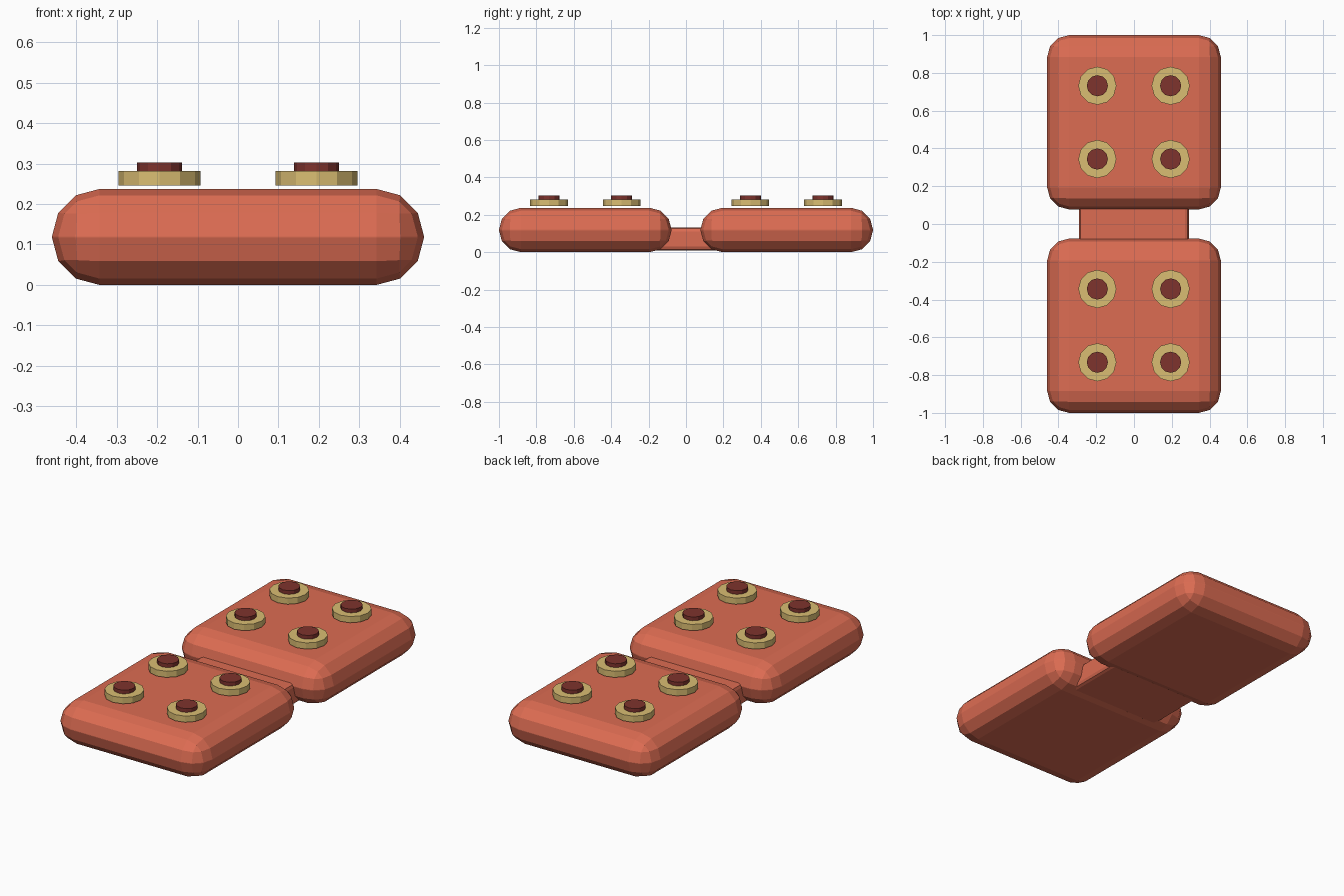
import bpy

if "Cube" in bpy.data.objects:
    bpy.data.objects.remove(bpy.data.objects["Cube"])


def material(name, rgb):
    m = bpy.data.materials.new(name)
    m.diffuse_color = (*rgb, 1)
    m.use_nodes = True
    m.node_tree.nodes["Principled BSDF"].inputs["Base Color"].default_value = m.diffuse_color
    return m


coral = material("coral", (0.72, 0.15, 0.085))
brass = material("brass", (0.70, 0.51, 0.17))
maroon = material("maroon", (0.21, 0.033, 0.026))


def rounded_box(name, lo, hi, bevel, segments):
    size = [b - a for a, b in zip(lo, hi)]
    centre = [(a + b) / 2 for a, b in zip(lo, hi)]
    bpy.ops.mesh.primitive_cube_add(size=1, location=centre)
    ob = bpy.context.object
    ob.name = name
    ob.scale = size
    bpy.ops.object.transform_apply(location=False, rotation=False, scale=True)
    mod = ob.modifiers.new("round", "BEVEL")
    mod.width = bevel
    mod.segments = segments
    ob.data.materials.append(coral)


def disc(name, x, y, radius, z0, z1, mat):
    bpy.ops.mesh.primitive_cylinder_add(vertices=12, radius=radius, depth=z1 - z0,
                                        location=(x, y, (z0 + z1) / 2))
    ob = bpy.context.object
    ob.name = name
    ob.data.materials.append(mat)


# Two fully rounded pads
for side, label in ((-1, "front"), (1, "back")):
    ys = sorted((side * 0.077, side * 1.0))
    rounded_box(label + "_pad", (-0.46, ys[0], 0), (0.46, ys[1], 0.237), 0.117, 3)

    # Four washers with pins on each pad
    for dx in (-0.194, 0.194):
        for dy in (-0.194, 0.194):
            y = side * 0.538 + dy
            disc(label + "_washer", dx, y, 0.101, 0.246, 0.281, brass)
            disc(label + "_pin", dx, y, 0.056, 0.262, 0.302, maroon)

# Low connecting bridge
rounded_box("bridge", (-0.29, -0.18, 0.009), (0.29, 0.18, 0.131), 0.02, 2)
